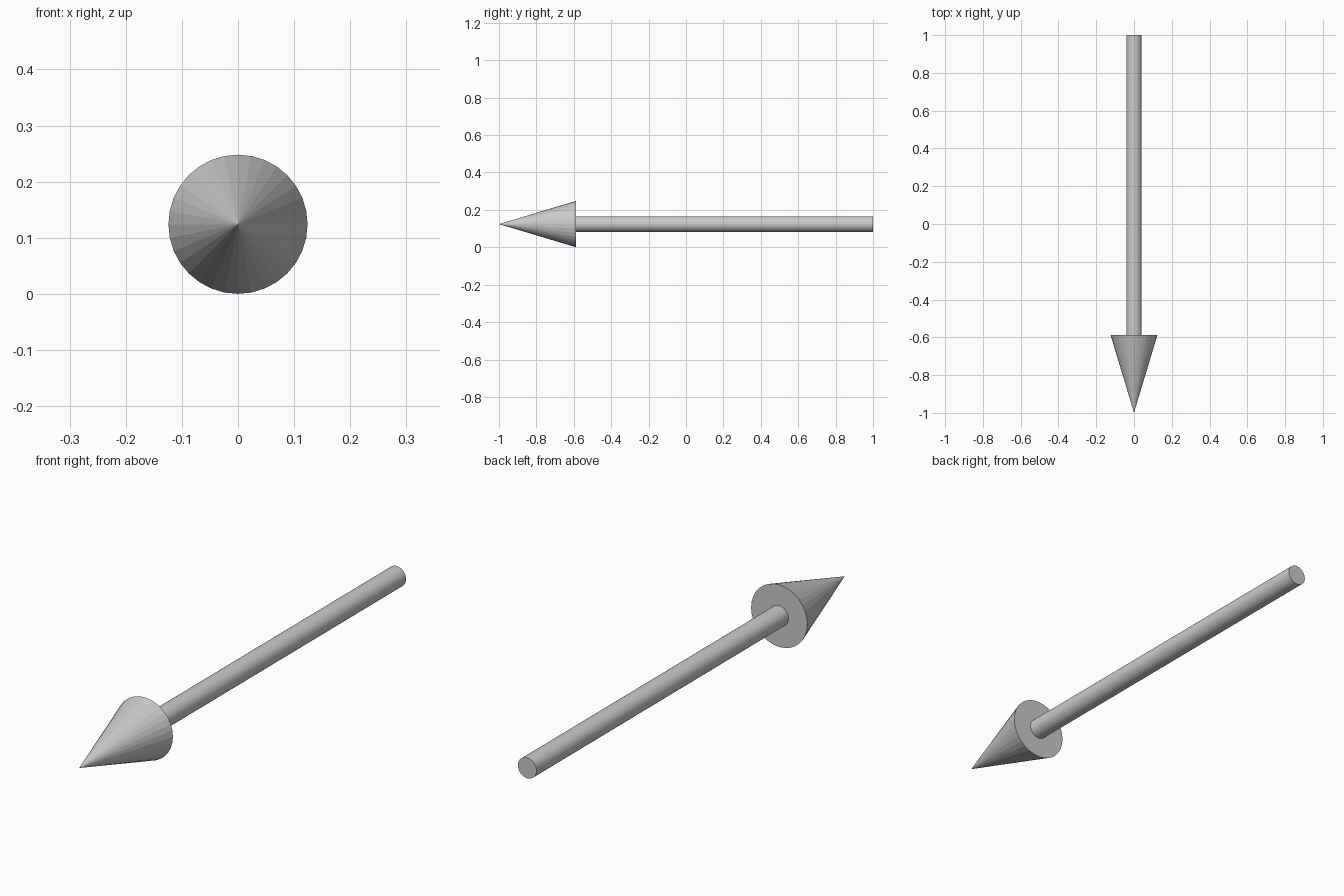
import bpy
from math import radians

if "Cube" in bpy.data.objects:
    bpy.data.objects.remove(bpy.data.objects["Cube"])

SIDES = 32
RADIUS = 0.124          # head radius, also the height of the axis
TIP, NECK, TAIL = -1.0, -0.587, 1.0


def round_part(name, r_back, r_front, y_back, y_front):
    """Cone or cylinder lying along y, with its front end towards -y."""
    bpy.ops.mesh.primitive_cone_add(
        vertices=SIDES, radius1=r_back, radius2=r_front,
        depth=y_back - y_front,
        location=(0, (y_back + y_front) / 2, RADIUS),
        rotation=(radians(90), 0, 0))
    part = bpy.context.object
    part.name = name
    return part


# Pointed head
round_part("arrow_head", RADIUS, 0, NECK, TIP)

# Straight shaft butting against the back of the head
round_part("arrow_shaft", 0.041, 0.041, TAIL, NECK)
